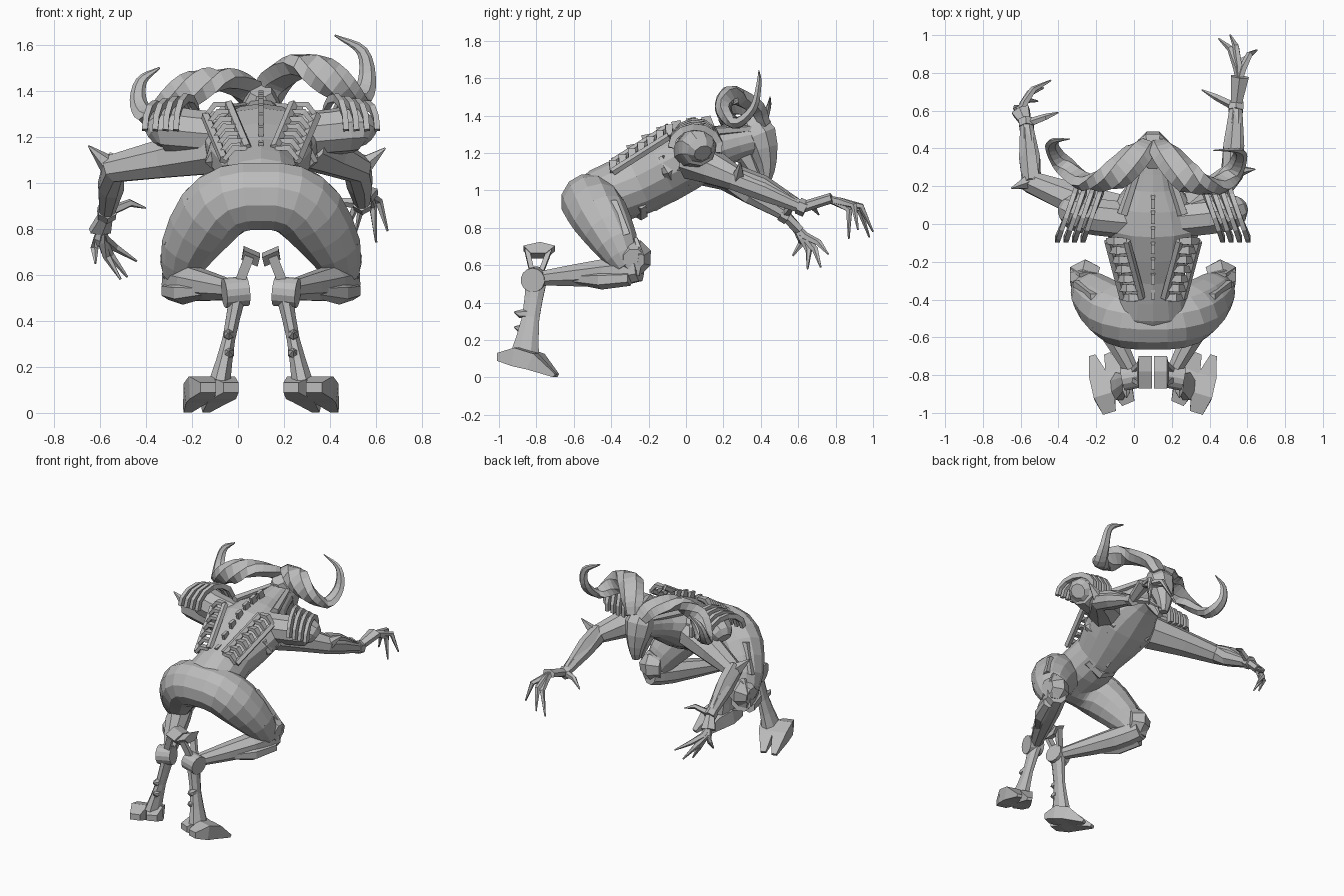
import bpy, bmesh, math
from mathutils import Vector

cube = bpy.data.objects.get("Cube")
if cube:
    bpy.data.objects.remove(cube)

material = bpy.data.materials.new("stone grey")
material.use_nodes = True
grey = (.5, .5, .5, 1)
material.diffuse_color = grey
material.node_tree.nodes["Principled BSDF"].inputs["Base Color"].default_value = grey

X_AXIS, Y_AXIS, Z_AXIS = Vector((1, 0, 0)), Vector((0, 1, 0)), Vector((0, 0, 1))
MIDDLE = .1  # the body's own centre plane


def finish(name, bm):
    bmesh.ops.recalc_face_normals(bm, faces=bm.faces)
    mesh = bpy.data.meshes.new(name)
    bm.to_mesh(mesh)
    bm.free()
    mesh.materials.append(material)
    bpy.context.collection.objects.link(bpy.data.objects.new(name, mesh))


def smooth_path(control, steps):
    """Catmull-Rom resampling; the radii are blended along with the points."""
    path = [Vector(point) for point in control]
    path = [path[0] * 2 - path[1], *path, path[-1] * 2 - path[-2]]
    result = []
    for before, start, end, after in zip(path, path[1:], path[2:], path[3:]):
        tangent_in, tangent_out = (end - before) / 2, (after - start) / 2
        for step in range(steps):
            t = step / steps
            ease = t * t * (3 - 2 * t)
            result.append(start + (end - start) * ease + tangent_in * (t * (1 - t) ** 2)
                          - tangent_out * (t * t * (1 - t)))
    return result + [path[-2]]


def tube(name, control, sides=8, flat=1, steps=1, up=Z_AXIS):
    """Loft rings through points (x, y, z, radius) or (x, y, z, width, height)."""
    path = smooth_path(control, steps)
    points = [Vector(point[:3]) for point in path]
    bm, rings = bmesh.new(), []
    for index, (point, data) in enumerate(zip(points, path)):
        following = points[min(index + 1, len(points) - 1)]
        along = (following - points[max(index - 1, 0)]).normalized()
        across = along.cross(up).normalized()
        over = across.cross(along)
        ring = []
        for corner in range(sides):
            angle = (corner + .5) * math.tau / sides
            ring.append(bm.verts.new(point + across * data[3] * math.cos(angle)
                                     + over * data[-1] * flat * math.sin(angle)))
        rings.append(ring)
    for ring, following in zip(rings, rings[1:]):
        for corner in range(sides):
            bm.faces.new((ring[corner - 1], ring[corner],
                          following[corner], following[corner - 1]))
    bm.faces.new(rings[0])
    bm.faces.new(rings[-1])
    finish(name, bm)


def prism(name, outline, depth):
    """Extrude a closed outline by a vector, centred on the outline."""
    bm = bmesh.new()
    face = bm.faces.new([bm.verts.new(Vector(point) - depth / 2) for point in outline])
    extruded = bmesh.ops.extrude_face_region(bm, geom=[face])["geom"]
    moved = [item for item in extruded if isinstance(item, bmesh.types.BMVert)]
    bmesh.ops.translate(bm, vec=depth, verts=moved)
    finish(name, bm)


# Torso, from rump to neck
tube("torso", [(MIDDLE, -.6, .95, .12, .08), (MIDDLE, -.48, .96, .2, .15),
               (MIDDLE, -.25, 1.04, .17, .17), (MIDDLE, 0, 1.17, .26, .17),
               (MIDDLE, .2, 1.24, .14, .11), (MIDDLE, .36, 1.28, .09, .09)], sides=14, steps=2)

# Hips and both thighs as one arch from knee to knee
thigh = [(.12, -.51, .93, .155), (.22, -.46, .86, .155), (.32, -.37, .71, .12),
         (.36, -.31, .59, .07)]
tube("hips_and_thighs", [(MIDDLE - out, *rest) for out, *rest in reversed(thigh)]
     + [(MIDDLE, -.52, .94, .15)] + [(MIDDLE + out, *rest) for out, *rest in thigh],
     sides=12, steps=2, up=Y_AXIS)

# Head and jaw, muzzle pointing down
tube("head", [(MIDDLE, .33, 1.4, .05), (MIDDLE, .39, 1.3, .1), (MIDDLE, .43, 1.15, .06),
              (MIDDLE, .43, 1.06, .03)], steps=2, up=Y_AXIS)
tube("jaw", [(MIDDLE, .31, 1.2, .06), (MIDDLE, .39, 1.05, .02)], sides=6, up=Y_AXIS)

# Curled horns, the head being tipped to one side
thickness = (.06, .08, .085, .075, .055, .04, .025, .004)
for name, curl in (
        ("left_horn", [(.13, .42, 1.36), (.17, .37, 1.45), (.29, .24, 1.51), (.43, .2, 1.43),
                       (.52, .27, 1.36), (.56, .36, 1.44), (.54, .39, 1.57), (.42, .39, 1.64)]),
        ("right_horn", [(.07, .42, 1.36), (.02, .37, 1.42), (-.1, .26, 1.45), (-.25, .22, 1.38),
                        (-.37, .31, 1.28), (-.43, .4, 1.34), (-.42, .44, 1.44),
                        (-.34, .45, 1.5)])):
    tube(name, [(*point, size * .6, size) for point, size in zip(curl, thickness)],
         sides=6, steps=4, up=X_AXIS)

# Belly plates
for row in range(4):
    y, z = .08 * row - .24, .9 + .05 * row
    tube("belly_plate", [(MIDDLE - .11, y, z + .03, .03), (MIDDLE, y, z - .02, .04),
                         (MIDDLE + .11, y, z + .03, .03)], sides=6)

# Spine fins
for row in range(7):
    y, z = .14 - .08 * row, 1.34 - .006 * row ** 2
    prism("spine_fin", [(MIDDLE, y + .03, z - .04), (MIDDLE, y - .03, z - .04),
                        (MIDDLE, y - .06, z + .05), (MIDDLE, y - .01, z + .06)], X_AXIS * .02)


for sign, side in ((1, "left_"), (-1, "right_")):
    def mirrored(out, *rest):
        return (MIDDLE + sign * out, *rest)

    # Back cage: curved slats between two rails
    tops, ends = [], []
    for row in range(7):
        t = row / 6
        out, y, z = .14 - .08 * t, -.09 - .3 * t, 1.34 - .19 * t
        top, end = mirrored(out, y, z, .022), mirrored(out + .1, y, z - .05, .022)
        tube(side + "back_slat", [top, mirrored(out + .06, y, z, .03), end], sides=4, flat=.6)
        tops.append(top)
        ends.append(end)
    tube(side + "inner_rail", tops, sides=5)
    tube(side + "outer_rail", ends, sides=5)

    # Neck tendon and side ribs
    tube(side + "neck_tendon", [mirrored(.16, .05, 1.31, .03), mirrored(.06, .35, 1.33, .02)],
         sides=5, steps=2)
    for row in range(3):
        y, z = .07 * row - .1, 1.1 + .02 * row
        tube(side + "rib", [mirrored(.2, y - .03, z + .08, .02), mirrored(.22, y, z, .03),
                            mirrored(.14, y + .04, z - .09, .01)], sides=5)

    # Thigh plate, knee and shin
    prism(side + "thigh_plate", [mirrored(.3, -.55, .93), mirrored(.31, -.37, .95),
                                 mirrored(.4, -.3, .77), mirrored(.4, -.43, .73)], X_AXIS * .04)
    tube(side + "knee_cap", [mirrored(.3, -.3, .64, .08), mirrored(.37, -.28, .64, .1),
                             mirrored(.43, -.28, .63, .06)])
    tube(side + "knee_guard", [mirrored(.34, -.27, .73, .06), mirrored(.37, -.24, .65, .08),
                               mirrored(.36, -.26, .55, .06)], sides=6, flat=.3, up=Y_AXIS)
    tube(side + "shin", [mirrored(.37, -.25, .58, .07), mirrored(.3, -.42, .56, .08),
                         mirrored(.11, -.78, .53, .04)], steps=2)
    tube(side + "shin_plate", [mirrored(.4, -.3, .53, .04), mirrored(.34, -.45, .52, .05),
                               mirrored(.2, -.65, .53, .02)], sides=6)

    # Hock joint with an open spur: two bars and a flared cap
    tube(side + "hock", [mirrored(.06, -.8, .53, .065), mirrored(.16, -.82, .52, .065)], sides=14)
    for lean in (-1, 1):
        tube(side + "spur_bar", [mirrored(.1, .02 * lean - .8, .55, .03),
                                 mirrored(.05, .06 * lean - .79, .68, .03)],
             sides=4, flat=.6, up=Y_AXIS)
    prism(side + "spur_cap", [mirrored(.04, -.87, .69), mirrored(.05, -.83, .65),
                              mirrored(.05, -.75, .65), mirrored(.04, -.7, .69),
                              mirrored(.04, -.78, .71)], X_AXIS * .07 + Z_AXIS * .03 * sign)

    # Long foot bone with rear studs
    tube(side + "foot_bone", [mirrored(.1, -.8, .52, .04, .06), mirrored(.14, -.83, .32, .03, .05),
                              mirrored(.18, -.86, .13, .05, .08)], steps=2, up=Y_AXIS)
    for z in (.26, .34):
        tube(side + "stud", [mirrored(.14, -.85, z, .026), mirrored(.14, -.89, z, .022),
                             mirrored(.14, -.92, z + .01, .003)], sides=6)

    # Cloven hoof: two tapering toes, from heel to tip
    for heel, tip in ((mirrored(.23, -1, 0), mirrored(.32, -.7, 0)),
                      (mirrored(.13, -.95, 0), mirrored(.24, -.69, 0))):
        heel, length = Vector(heel), Vector(tip) - Vector(heel)
        wedge = [(0, .11, .05, .03), (.3, .11, .08, .07), (.6, .085, .07, .065),
                 (1, .01, .025, .014)]
        tube(side + "hoof", [(*heel + length * along + Z_AXIS * height, width, tall)
                             for along, height, width, tall in wedge], sides=4)

    # Shoulder mass and banded shoulder guard
    tube(side + "shoulder", [mirrored(.1, .02, 1.2, .1), mirrored(.3, .04, 1.22, .1),
                             mirrored(.42, .07, 1.23, .1), mirrored(.47, .09, 1.2, .05)],
         sides=9, steps=2)
    for row in range(4):
        band = []
        for step in range(8):
            angle = math.radians(28 * step - 15)
            band.append(mirrored(.32 + .045 * row - .05 * math.cos(angle),
                                 .05 + .13 * math.cos(angle),
                                 1.23 + (.14 - .01 * row) * math.sin(angle), .025))
        tube(side + "shoulder_band", band, sides=4, flat=.7, up=X_AXIS)


def arm(side, shoulder, elbow, wrist, palm, spike, thumb, fingertips):
    """Lay out one arm and its clawed hand from the joint positions."""
    shoulder, elbow, wrist, palm, spike, thumb = map(
        Vector, (shoulder, elbow, wrist, palm, spike, thumb))
    forearm, hand = wrist - elbow, (palm - wrist).normalized()
    tube(side + "arm", [(*shoulder, .12), (*shoulder.lerp(elbow, .5), .09), (*elbow, .065),
                        (*elbow.lerp(wrist, .4), .06), (*wrist, .035)])
    tube(side + "elbow_spike", [(*elbow.lerp(wrist, .35), .025), (*elbow, .055), (*spike, .004)],
         sides=5)
    tube(side + "forearm_guard", [(*elbow + Z_AXIS * .03, .05),
                                  (*elbow.lerp(wrist, .4) + Z_AXIS * .04, .045), (*wrist, .03)],
         sides=5)
    tube(side + "wrist_cuff", [(*wrist - forearm * .06, .045), (*wrist + forearm * .06, .045)],
         sides=6)
    tube(side + "palm", [(*wrist, .03, .03), (*palm, .055, .028)], sides=6)
    for tip in map(Vector, fingertips):
        knuckle = palm.lerp(tip, .15)
        bend = palm.lerp(tip, .5) + hand * .05 + Z_AXIS * .03
        tube(side + "finger", [(*palm - hand * .02, .02), (*knuckle + hand * .02, .022),
                               (*bend, .018), (*tip, .005)], sides=5)
    tube(side + "thumb", [(*wrist, .025), (*wrist.lerp(thumb, .6) + Z_AXIS * .03, .018),
                          (*thumb, .004)], sides=5)


# Arms, posed separately on each side
arm("right_", (-.1, .05, 1.15), (-.54, .22, 1.06), (-.57, .53, .87), (-.6, .6, .79),
    (-.65, .19, 1.16), (-.4, .59, .89),
    [(-.62, .57, .65), (-.51, .65, .58), (-.48, .72, .59), (-.44, .76, .66)])
arm("left_", (.3, .05, 1.17), (.52, .27, 1.06), (.54, .62, .91), (.56, .78, .96),
    (.64, .29, 1.15), (.36, .71, .87),
    [(.6, .87, .74), (.65, .92, .79), (.51, 1, .78), (.45, .98, .75)])
